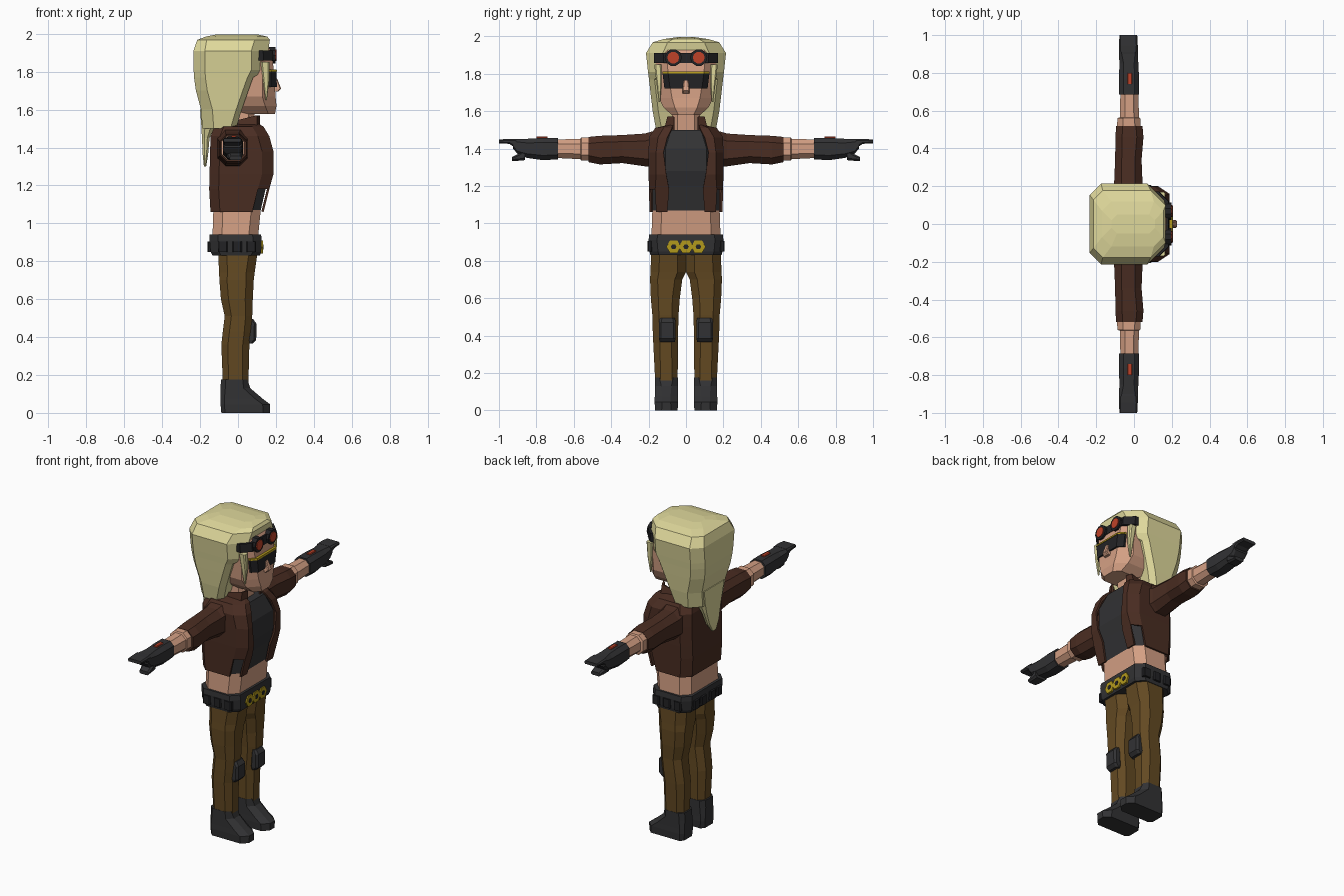
import bpy, bmesh, math
from mathutils import Matrix, Vector

def material(name, rgb):
    m = bpy.data.materials.new(name)
    m.diffuse_color = (*rgb, 1)
    return m

HAIR = material("blond hair", (0.74, 0.69, 0.33))
SKIN = material("skin", (0.66, 0.35, 0.23))
LEATHER = material("brown leather", (0.068, 0.026, 0.016))
PANTS = material("olive brown cloth", (0.125, 0.067, 0.016))
DARK = material("charcoal", (0.032, 0.032, 0.034))
BLACK = material("black rubber", (0.016, 0.016, 0.018))
RED = material("red", (0.52, 0.055, 0.022))
GOLD = material("gold", (0.45, 0.32, 0.012))

def finish(name, bm, mats, rule=None):
    bmesh.ops.recalc_face_normals(bm, faces=bm.faces)
    if rule:
        for f in bm.faces:
            f.material_index = rule(f.calc_center_median())
    me = bpy.data.meshes.new(name)
    bm.to_mesh(me)
    bm.free()
    ob = bpy.data.objects.new(name, me)
    bpy.context.collection.objects.link(ob)
    for m in mats:
        me.materials.append(m)
    return ob

def ring(a0, a1, b0, b1, c0, c1=None):
    """Eight-sided section: c0 chamfers the low-a corners, c1 the high-a corners."""
    c1 = c0 if c1 is None else c1
    d0, d1 = min(c0, (b1 - b0) * .48), min(c1, (b1 - b0) * .48)
    return [(a0 + c0, b0), (a1 - c1, b0), (a1, b0 + d1), (a1, b1 - d1),
            (a1 - c1, b1), (a0 + c0, b1), (a0, b1 - d0), (a0, b0 + d0)]

def loft(name, rows, mats, axis='z', side=1, rule=None):
    """rows: (position, a0, a1, b0, b1, chamfer[, front chamfer]); axis z uses x,y and axis y uses x,z."""
    bm = bmesh.new()
    loops = []
    for t, *r in rows:
        pts = [(a, b * side, t) if axis == 'z' else (a, t * side, b) for a, b in ring(*r)]
        loops.append([bm.verts.new(p) for p in pts])
    for lo, hi in zip(loops, loops[1:]):
        for i in range(8):
            j = (i + 1) % 8
            bm.faces.new((lo[i], lo[j], hi[j], hi[i]))
    bm.faces.new(loops[0])
    bm.faces.new(loops[-1])
    return finish(name, bm, mats, rule)

def sym(rows):
    """Expand (z, x0, x1, half width, chamfers) into centred rows."""
    return [(z, x0, x1, -h, h, *c) for z, x0, x1, h, *c in rows]

def box(name, x, y, z, mat, c=0.006):
    return loft(name, [(z[0], *x, *y, c), (z[1], *x, *y, c)], [mat])

def disc(name, x0, x1, y, z, r, n, mat):
    bm = bmesh.new()
    m = Matrix.Translation(((x0 + x1) / 2, y, z)) @ Matrix.Rotation(math.pi / 2, 4, 'Y')
    bmesh.ops.create_cone(bm, cap_ends=True, segments=n, radius1=r, radius2=r, depth=x1 - x0, matrix=m)
    return finish(name, bm, [mat])

# Torso: bare waist below, dark shirt above
loft("torso", sym([(0.92, -0.135, 0.105, 0.185, 0.05), (1.07, -0.13, 0.12, 0.18, 0.05),
                   (1.2, -0.135, 0.15, 0.18, 0.06), (1.28, -0.135, 0.172, 0.18, 0.07),
                   (1.4, -0.13, 0.172, 0.18, 0.07), (1.5, -0.11, 0.13, 0.14, 0.06)]),
     [SKIN, DARK], rule=lambda c: int(c.z > 1.07))
loft("neck", sym([(1.47, -0.06, 0.08, 0.075, 0.03), (1.63, -0.06, 0.09, 0.075, 0.03)]), [SKIN])

# Open jacket shell: z, back, front, half opening, front panel edge, half width
rows = [(1.06, -0.145, 0.135, 0.1, 0.16, 0.195), (1.18, -0.152, 0.165, 0.09, 0.165, 0.198),
        (1.26, -0.15, 0.187, 0.105, 0.16, 0.2), (1.38, -0.147, 0.187, 0.12, 0.16, 0.2),
        (1.46, -0.145, 0.165, 0.10, 0.15, 0.198), (1.51, -0.125, 0.135, 0.075, 0.12, 0.165),
        (1.525, -0.06, 0.11, 0.07, 0.085, 0.10)]
bm = bmesh.new()
loops = []
for z, b, f, o, p, h in rows:
    half = [(f, o), (f, p), (f - 0.06, h), (b + 0.05, h), (b, h - 0.05)]
    pts = half + [(x, -y) for x, y in reversed(half)]
    loops.append([bm.verts.new((x, y, z)) for x, y in pts])
for k, (lo, hi) in enumerate(zip(loops, loops[1:])):
    for i in range(9):
        if k == 0 and i in (1, 7):      # slit between front panel and side
            continue
        bm.faces.new((lo[i], lo[i + 1], hi[i + 1], hi[i]))
jacket = finish("jacket", bm, [LEATHER])
mod = jacket.modifiers.new("thickness", 'SOLIDIFY')
mod.thickness = 0.012

# Collar, raised and open at the front
bm = bmesh.new()
loops = []
for z, g in ((1.49, 0.02), (1.57, 0.0)):
    half = [(0.115, 0.065), (0.1, 0.10 + g), (-0.02, 0.10 + g), (-0.09, 0.06)]
    pts = half + [(x, -y) for x, y in reversed(half)]
    loops.append([bm.verts.new((x, y, z - (0.03 if x < 0 and z > 1.5 else 0))) for x, y in pts])
for i in range(7):
    bm.faces.new((loops[0][i], loops[0][i + 1], loops[1][i + 1], loops[1][i]))
collar = finish("collar", bm, [LEATHER])
collar.modifiers.new("thickness", 'SOLIDIFY').thickness = 0.012

# Arms, legs and their gear
for s, n in ((1, "left"), (-1, "right")):
    loft(n + "_sleeve", [(0.15, -0.11, 0.06, 1.30, 1.5, 0.04), (0.22, -0.105, 0.045, 1.305, 1.48, 0.04),
                         (0.34, -0.1, 0.04, 1.322, 1.472, 0.035), (0.46, -0.098, 0.05, 1.315, 1.468, 0.035),
                         (0.52, -0.095, 0.045, 1.327, 1.462, 0.035)], [LEATHER], 'y', s)
    loft(n + "_forearm", [(0.5, -0.09, 0.035, 1.335, 1.46, 0.03), (0.56, -0.088, 0.033, 1.335, 1.46, 0.03),
                          (0.565, -0.075, 0.027, 1.343, 1.452, 0.028), (0.7, -0.072, 0.022, 1.35, 1.448, 0.025)],
         [SKIN], 'y', s)
    loft(n + "_glove", [(0.685, -0.08, 0.027, 1.342, 1.457, 0.025), (0.765, -0.08, 0.027, 1.338, 1.457, 0.025),
                        (0.85, -0.077, 0.023, 1.35, 1.452, 0.022), (0.90, -0.08, 0.02, 1.37, 1.45, 0.015),
                        (0.925, -0.08, 0.02, 1.40, 1.452, 0.012)], [DARK], 'y', s)
    loft(n + "_fingers", [(0.91, -0.08, 0.02, 1.402, 1.452, 0.01), (0.945, -0.08, 0.02, 1.425, 1.452, 0.008),
                          (1.0, -0.077, 0.017, 1.428, 1.448, 0.006)], [DARK], 'y', s)
    loft(n + "_thumb", [(0.86, -0.06, 0.02, 1.338, 1.40, 0.012), (0.89, -0.055, 0.02, 1.335, 1.375, 0.01),
                        (0.93, -0.045, 0.02, 1.333, 1.355, 0.008)], [DARK], 'y', s)
    loft(n + "_glove_light", [(0.74, -0.035, -0.01, 1.45, 1.464, 0.004), (0.80, -0.035, -0.01, 1.45, 1.464, 0.004)],
         [RED], 'y', s)
    loft(n + "_trouser_leg", [(0.16, -0.08, 0.055, 0.045, 0.165, 0.03), (0.36, -0.088, 0.06, 0.042, 0.175, 0.035),
                              (0.43, -0.08, 0.068, 0.042, 0.178, 0.035), (0.51, -0.07, 0.075, 0.04, 0.18, 0.035),
                              (0.6, -0.09, 0.078, 0.033, 0.188, 0.04), (0.7, -0.098, 0.083, 0.02, 0.192, 0.04),
                              (0.74, -0.1, 0.088, 0.0, 0.19, 0.045), (0.86, -0.105, 0.105, 0.0, 0.185, 0.045)],
         [PANTS], side=s)
    loft(n + "_knee_pad", [(0.365, 0.045, 0.078, 0.06, 0.14, 0.012), (0.385, 0.045, 0.096, 0.055, 0.145, 0.012),
                           (0.47, 0.05, 0.098, 0.055, 0.145, 0.012), (0.495, 0.05, 0.08, 0.06, 0.14, 0.012)],
         [DARK], side=s)
    loft(n + "_boot", [(0.0, -0.088, 0.168, 0.045, 0.165, 0.02, 0.035), (0.045, -0.092, 0.17, 0.042, 0.168, 0.02, 0.04),
                       (0.075, -0.092, 0.13, 0.043, 0.167, 0.02, 0.04), (0.13, -0.092, 0.065, 0.043, 0.167, 0.025, 0.035),
                       (0.175, -0.09, 0.05, 0.043, 0.167, 0.025)], [DARK], side=s)

# Belt with pouches and a linked-ring buckle
loft("belt", sym([(0.83, -0.135, 0.115, 0.19, 0.045), (0.85, -0.145, 0.122, 0.195, 0.045),
                  (0.91, -0.15, 0.125, 0.2, 0.045), (0.94, -0.15, 0.122, 0.197, 0.045)]), [DARK])
for s in (1, -1):
    for x in (-0.08, -0.005, 0.07):
        box("side_pouch", (x - 0.025, x + 0.025), sorted((s * 0.18, s * 0.207)), (0.85, 0.905), BLACK)
    for y in (0.045, 0.115):
        box("back_pouch", (-0.162, -0.13), (s * y - 0.025, s * y + 0.025), (0.85, 0.905), BLACK)
for y in (-0.066, 0, 0.066):
    disc("buckle_ring", 0.11, 0.132, y, 0.875, 0.039, 6, GOLD)
    disc("buckle_hole", 0.128, 0.134, y, 0.875, 0.015, 6, BLACK)

# Head with nose
loft("head", sym([(1.578, 0.03, 0.195, 0.075, 0.02, 0.035), (1.62, -0.1, 0.203, 0.12, 0.03, 0.06),
                  (1.67, -0.14, 0.198, 0.145, 0.05, 0.07), (1.8, -0.15, 0.19, 0.155, 0.05, 0.06),
                  (1.9, -0.15, 0.178, 0.165, 0.05, 0.06), (1.95, -0.13, 0.15, 0.14, 0.05)]), [SKIN])
loft("nose", sym([(1.695, 0.18, 0.212, 0.02, 0.005), (1.71, 0.18, 0.228, 0.02, 0.006),
                  (1.765, 0.18, 0.206, 0.012, 0.004)]), [SKIN])

# Dark glasses with a gold upper rim
loft("glasses", sym([(1.72, 0.1, 0.205, 0.115, 0.01, 0.03), (1.80, 0.1, 0.203, 0.125, 0.01, 0.03)]), [BLACK])
loft("glasses_rim", sym([(1.80, 0.1, 0.206, 0.125, 0.01, 0.03), (1.811, 0.1, 0.204, 0.125, 0.01, 0.03)]), [GOLD])

# Forehead goggles
loft("goggle_strap", sym([(1.858, -0.1, 0.186, 0.17, 0.05, 0.05), (1.912, -0.1, 0.182, 0.172, 0.05, 0.05)]), [BLACK])
for y in (-0.068, 0.068):
    disc("goggle_frame", 0.14, 0.198, y, 1.886, 0.046, 10, BLACK)
    disc("goggle_lens", 0.19, 0.203, y, 1.886, 0.032, 10, RED)

# Hair: cap receding around the face, side locks, and a long lock at the back
loft("hair", sym([(1.5, -0.188, -0.01, 0.16, 0.06, 0.03), (1.6, -0.195, 0.02, 0.178, 0.06, 0.03),
                  (1.7, -0.222, 0.055, 0.19, 0.06, 0.03), (1.77, -0.232, 0.08, 0.198, 0.06, 0.03),
                  (1.81, -0.234, 0.15, 0.203, 0.06, 0.08), (1.91, -0.235, 0.16, 0.214, 0.06, 0.09),
                  (1.968, -0.215, 0.168, 0.178, 0.05, 0.08), (1.985, -0.17, 0.155, 0.12, 0.05),
                  (1.995, -0.12, 0.11, 0.05, 0.03)]), [HAIR])
for s in (1, -1):
    loft("side_lock", [(1.65, 0.145, 0.152, 0.138, 0.146, 0.002), (1.75, 0.132, 0.165, 0.13, 0.158, 0.006),
                       (1.85, 0.12, 0.165, 0.13, 0.17, 0.008)], [HAIR], side=s)
loft("back_lock", [(1.3, -0.18, -0.168, -0.05, -0.01, 0.004), (1.36, -0.186, -0.158, -0.075, 0.035, 0.008),
                   (1.45, -0.19, -0.15, -0.09, 0.075, 0.012), (1.52, -0.194, -0.12, -0.11, 0.105, 0.02),
                   (1.6, -0.2, -0.12, -0.13, 0.13, 0.03)], [HAIR])
